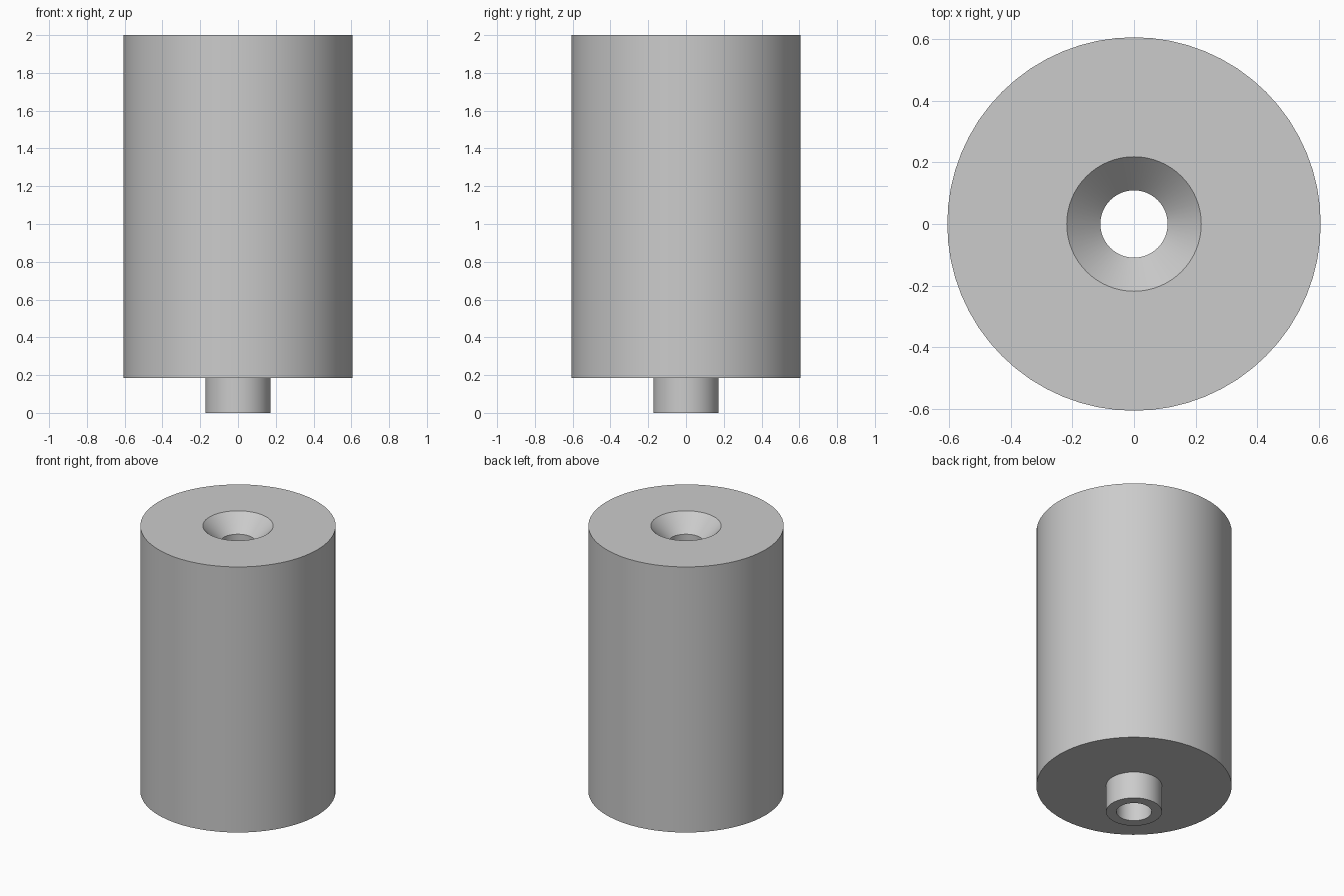
import bpy
import bmesh
import math

cube = bpy.data.objects.get("Cube")
if cube:
    bpy.data.objects.remove(cube, do_unlink=True)

SEGMENTS = 64
BODY_R, PEG_R, BORE_R, SINK_R = 0.605, 0.173, 0.109, 0.218
TOP, SHOULDER = 2.0, 0.185
SINK_DEPTH = SINK_R - BORE_R  # 45 degree countersink

# Plain grey for the whole part
grey = bpy.data.materials.new("plain_grey")
grey.use_nodes = True
colour = (0.6, 0.6, 0.6, 1.0)
grey.diffuse_color = colour
grey.node_tree.nodes["Principled BSDF"].inputs["Base Color"].default_value = colour

# Closed cross-section: bore, peg end, peg, shoulder, body, top, countersink
profile = [
    (BORE_R, 0), (PEG_R, 0), (PEG_R, SHOULDER), (BODY_R, SHOULDER),
    (BODY_R, TOP), (SINK_R, TOP), (BORE_R, TOP - SINK_DEPTH),
]

# Turn the cross-section about the vertical axis
bm = bmesh.new()
verts = [bm.verts.new((r, 0, z)) for r, z in profile]
edges = [bm.edges.new((v, verts[(i + 1) % len(verts)])) for i, v in enumerate(verts)]
bmesh.ops.spin(bm, geom=verts + edges, cent=(0, 0, 0), axis=(0, 0, 1),
               angle=math.tau, steps=SEGMENTS, use_merge=True)
bmesh.ops.remove_doubles(bm, verts=bm.verts[:], dist=1e-5)
bmesh.ops.recalc_face_normals(bm, faces=bm.faces[:])

mesh = bpy.data.meshes.new("countersunk_spacer")
bm.to_mesh(mesh)
bm.free()
mesh.materials.append(grey)
spacer = bpy.data.objects.new("countersunk_spacer", mesh)
bpy.context.collection.objects.link(spacer)

# Smooth the round walls and keep the rims sharp
bpy.ops.object.select_all(action='DESELECT')
spacer.select_set(True)
bpy.context.view_layer.objects.active = spacer
bpy.ops.object.shade_smooth_by_angle(angle=math.radians(30))
